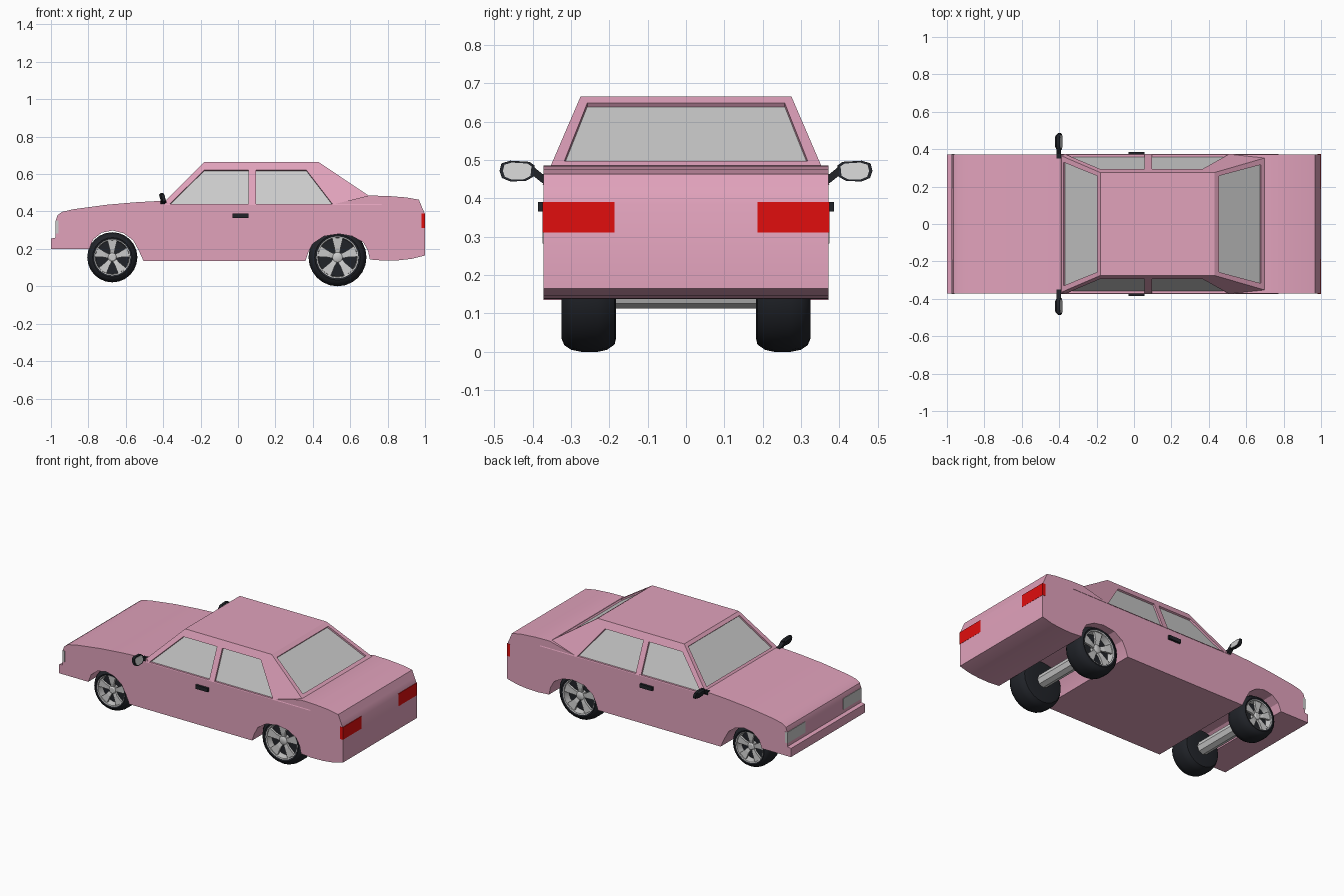
import bpy, bmesh
from math import sin, cos, pi, radians
from mathutils import Vector

if "Cube" in bpy.data.objects:
    bpy.data.objects.remove(bpy.data.objects["Cube"])


def material(name, rgb):
    m = bpy.data.materials.new(name)
    m.diffuse_color = (*rgb, 1)
    m.use_nodes = True
    m.node_tree.nodes["Principled BSDF"].inputs["Base Color"].default_value = m.diffuse_color
    return m


PINK = material("pink_paint", (0.75, 0.36, 0.50))
BLACK = material("black_rubber", (0.015, 0.017, 0.022))
RED = material("red_lens", (0.75, 0.004, 0.004))


def add_loft(bm, rings, caps=True, closed=False):
    vs = [[bm.verts.new(p) for p in r] for r in rings]
    n = len(vs[0])
    pairs = list(zip(vs, vs[1:])) + ([(vs[-1], vs[0])] if closed else [])
    for a, b in pairs:
        for i in range(n):
            j = (i + 1) % n
            bm.faces.new((a[i], a[j], b[j], b[i]))
    if caps:
        bm.faces.new(vs[0])
        bm.faces.new(vs[-1])


def finish(bm, name, mat=None, smooth=None):
    bmesh.ops.recalc_face_normals(bm, faces=bm.faces[:])
    me = bpy.data.meshes.new(name)
    bm.to_mesh(me)
    bm.free()
    ob = bpy.data.objects.new(name, me)
    bpy.context.collection.objects.link(ob)
    if mat:
        me.materials.append(mat)
    bpy.ops.object.select_all(action='DESELECT')
    ob.select_set(True)
    bpy.context.view_layer.objects.active = ob
    if smooth:
        bpy.ops.object.shade_smooth_by_angle(angle=radians(smooth))
    return ob


def loft(name, rings, mat=None, smooth=None):
    bm = bmesh.new()
    add_loft(bm, rings)
    return finish(bm, name, mat, smooth)


def box(name, lo, hi, mat=None):
    (x0, y0, z0), (x1, y1, z1) = lo, hi
    return loft(name, [[(x0, y0, z), (x1, y0, z), (x1, y1, z), (x0, y1, z)] for z in (z0, z1)], mat)


def lathe(name, profile, centre, side, mat=None, caps=True, n=24):
    # profile of (radius, offset along the axle)
    bm = bmesh.new()
    cx, cy, cz = centre
    rings = [[(cx + r * cos(2 * pi * i / n), cy + side * y, cz + r * sin(2 * pi * i / n))
              for i in range(n)] for r, y in profile]
    add_loft(bm, rings, caps)
    return finish(bm, name, mat, 35)


# Lower body: side profile with both wheel arches, run across the full width
W = 0.372
profile = [(-1, .2), (-1, .255), (-.975, .26), (-.975, .35), (-.965, .38), (-.94, .398), (-.88, .412),
           (-.7, .436), (-.55, .449), (-.39, .458), (-.37, .44), (.52, .44), (.7, .485), (.8, .483),
           (.9, .475), (.967, .463), (.985, .42), (1, .385), (1, .165), (.93, .147), (.86, .139),
           (.78, .137), (.705, .143), (.695, .19), (.67, .235), (.61, .268), (.54, .28),
           (.46, .268), (.4, .228), (.375, .18), (.36, .135), (-.505, .135), (-.53, .19),
           (-.56, .245), (-.61, .283), (-.67, .298), (-.73, .286), (-.775, .25), (-.795, .2)]
loft("lower_body", [[(x, y, z) for x, z in profile] for y in (-W, W)], PINK, 25)

# Cabin with recessed windows
Z0, Z1, YB, YT = .435, .665, .374, .275


def side_y(z):
    return YB + (YT - YB) * (z - Z0) / (Z1 - Z0)


def screen(x0, x1, z):
    return x0 + (x1 - x0) * (z - Z0) / (Z1 - Z0)


def rect(x0, x1, y, z):
    return [(x0, -y, z), (x1, -y, z), (x1, y, z), (x0, y, z)]


FRONT, REAR = (-.41, -.18), (.772, .43)
cabin = loft("cabin", [rect(FRONT[0], REAR[0], YB, Z0), rect(FRONT[1], REAR[1], YT, Z1)], PINK)

windows = {}
for side, s in (("left", 1), ("right", -1)):
    for part, pts in (("front", [(-.365, .44), (-.18, .622), (.057, .622), (.057, .44)]),
                      ("rear", [(.095, .44), (.095, .622), (.365, .622), (.505, .44)])):
        windows[f"{part}_{side}_window"] = [(x, s * side_y(z), z) for x, z in pts]
for name, (xb, xt), zs in (("windscreen", FRONT, (.468, .648)), ("rear_window", REAR, (.497, .648))):
    (zb, zt) = zs
    windows[name] = [(screen(xb, xt, z), y, z) for y, z in
                     ((-side_y(zb) + .03, zb), (side_y(zb) - .03, zb),
                      (side_y(zt) - .025, zt), (-side_y(zt) + .025, zt))]
for name, corners in windows.items():
    c = [Vector(p) for p in corners]
    n = (c[1] - c[0]).cross(c[2] - c[0]).normalized()
    if n.dot(c[0] - Vector((.15, 0, c[0].z))) < 0:
        n = -n
    cutter = loft("window_cutter", [[p + n * d for p in c] for d in (.03, -.014)])
    cutter.hide_render = True
    mod = cabin.modifiers.new("recess", 'BOOLEAN')
    mod.operation, mod.solver, mod.object = 'DIFFERENCE', 'EXACT', cutter
    bpy.context.view_layer.objects.active = cabin
    bpy.ops.object.modifier_apply(modifier="recess")
    bpy.data.objects.remove(cutter)
    loft(name, [[p + n * d for p in c] for d in (-.0115, -.0135)])

# Lights, handles and mirrors on both sides
for side, s in (("left", 1), ("right", -1)):
    def span(y0, y1):
        return sorted((s * y0, s * y1))
    a, b = span(.187, .3735)
    box(f"{side}_tail_light", (.98, a, .311), (1.001, b, .39), RED)
    a, b = span(.19, .3735)
    box(f"{side}_headlight", (-.977, a, .282), (-.96, b, .352))
    a, b = span(.36, .386)
    box(f"{side}_door_handle", (-.03, a, .366), (.056, b, .39), BLACK)

    # Mirror outline is a rounded lozenge, tilted forwards towards the top
    def outline(k, dx):
        pts = [(-.043, .015), (-.03, .024), (.02, .027), (.043, .02), (.048, 0),
               (.042, -.018), (.02, -.027), (-.02, -.026), (-.04, -.015)]
        return [(-.402 - .3 * z * k + dx, s * (.438 - y * k), .471 + z * k) for y, z in pts]
    # outline is flipped so the wide end is outboard
    def flipped(k, dx):
        return [(x, s * (.876 - abs(y)), z) for x, y, z in outline(k, dx)]
    loft(f"{side}_mirror_shell", [flipped(.7, -.015), flipped(1, -.004), flipped(1, .012)], BLACK, 40)
    loft(f"{side}_mirror_glass", [flipped(.82, .010), flipped(.82, .0135)])
    loft(f"{side}_mirror_arm", [[(x, s * y, z + h) for x, h in ((-.415, -.012), (-.39, -.012), (-.39, .012), (-.415, .012))]
                                for y, z in ((.35, .448), (.375, .452), (.402, .474))], BLACK)

# Wheels: tyre with dark core, rim barrel and five spokes
tyre = [(.05, -.072), (.118, -.072), (.136, -.068), (.15, -.048), (.155, -.025), (.155, .02),
        (.15, .045), (.138, .063), (.122, .07), (.11, .066), (.106, .02), (.02, .018)]
for end, cx, k in (("front", -.672, .865), ("rear", .532, 1)):
    for side, s in (("left", 1), ("right", -1)):
        c = (cx, s * .254, .155)
        lathe(f"{end}_{side}_tyre", [(r * k, y) for r, y in tyre], c, s, BLACK)
        lathe(f"{end}_{side}_rim", [(r * k, y) for r, y in
                                    ((.112, .068), (.106, .066), (.103, .021), (.106, .019))], c, s, caps=False)
        bm = bmesh.new()
        for i in range(5):
            a = 2 * pi * i / 5 + pi / 2
            def at(r, w, y):
                return (cx + k * (r * cos(a) - w * sin(a)), c[1] + s * y, c[2] + k * (r * sin(a) + w * cos(a)))
            add_loft(bm, [[at(r, -w, y - .014), at(r, w, y - .014), at(r, w, y), at(r, -w, y)]
                          for r, w, y in ((.012, .012, .048), (.05, .016, .056), (.104, .03, .06))])
        finish(bm, f"{end}_{side}_spokes")
        lathe(f"{end}_{side}_hub", [(.028 * k, .02), (.028 * k, .05), (.018 * k, .056)], c, s, n=12)
    # Axle beam between the pair
    lathe(f"{end}_axle", [(.042, -.19), (.042, .19)], (cx, 0, .155), 1, n=8)
